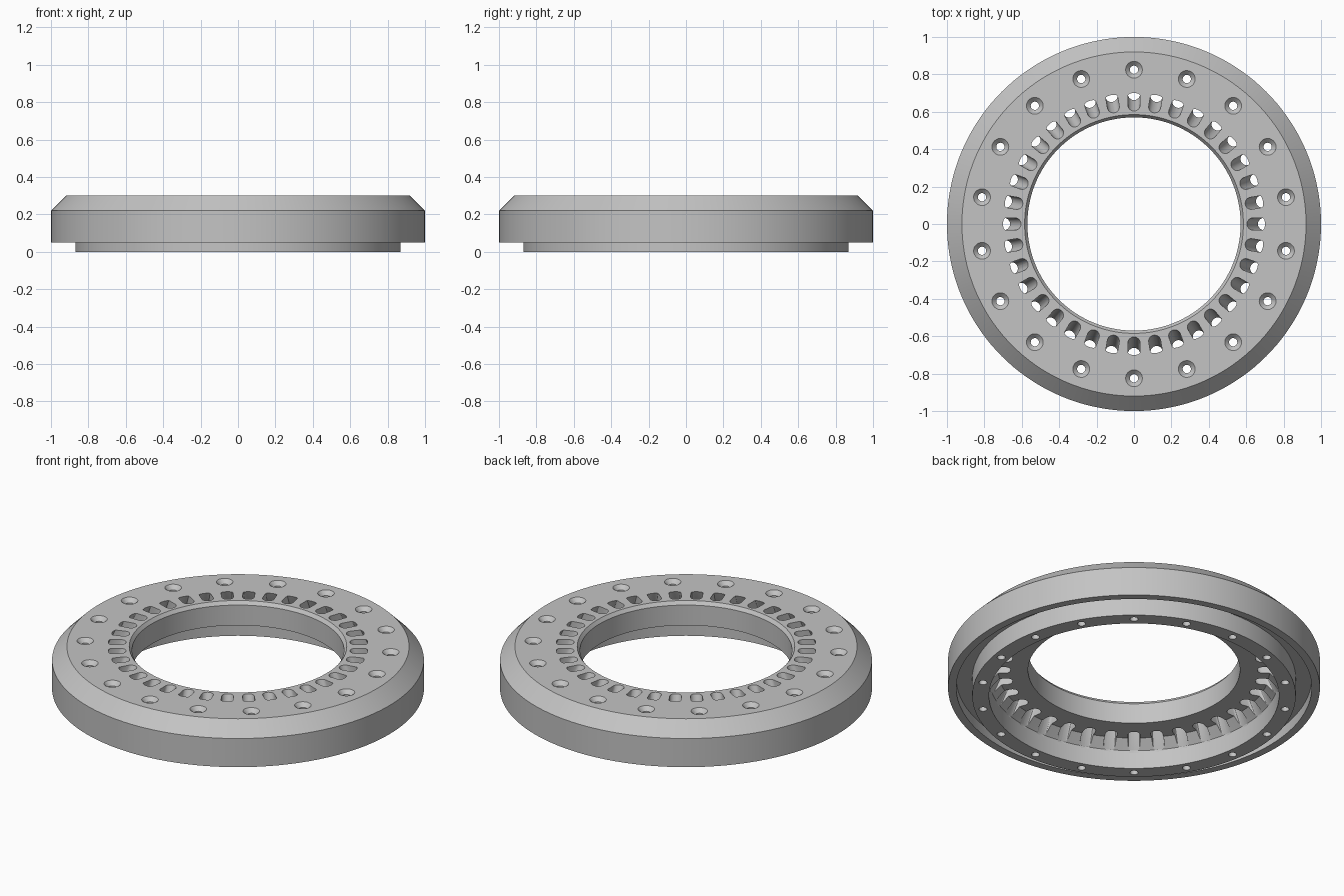
import bpy, bmesh, math
from mathutils import Matrix, Vector

cube = bpy.data.objects.get("Cube")
if cube:
    bpy.data.objects.remove(cube, do_unlink=True)

SEGMENTS = 144
HOLES, HOLE_RADIUS = 18, 0.825
SLOTS, SLOT_SLOPE = 36, 0.42

grey = bpy.data.materials.new("plain grey")
grey.use_nodes = True
colour = (0.55, 0.55, 0.55, 1)
grey.diffuse_color = colour
grey.node_tree.nodes["Principled BSDF"].inputs["Base Color"].default_value = colour


def make_object(name, bm):
    bmesh.ops.recalc_face_normals(bm, faces=bm.faces[:])
    mesh = bpy.data.meshes.new(name)
    bm.to_mesh(mesh)
    bm.free()
    mesh.materials.append(grey)
    obj = bpy.data.objects.new(name, mesh)
    bpy.context.collection.objects.link(obj)
    return obj


def bridge(bm, loops, closed=False):
    """Join equal rings of points into a skin, capped unless closed."""
    rings = [[bm.verts.new(p) for p in loop] for loop in loops]
    pairs = list(zip(rings, rings[1:]))
    if closed:
        pairs.append((rings[-1], rings[0]))
    else:
        bm.faces.new(rings[0])
        bm.faces.new(rings[-1])
    for a, b in pairs:
        for i in range(len(a)):
            j = (i + 1) % len(a)
            bm.faces.new((a[i], a[j], b[j], b[i]))


def circle(radius, z, count, y=0):
    turns = [math.tau * i / count for i in range(count)]
    return [Vector((radius * math.sin(t), y + radius * math.cos(t), z)) for t in turns]


def around(loops, count):
    """Repeat a solid about the z axis, starting at +y."""
    bm = bmesh.new()
    for k in range(count):
        spin = Matrix.Rotation(math.tau * k / count, 3, "Z")
        bridge(bm, [[spin @ p for p in loop] for loop in loops])
    return bm


# Ring body: radius and height pairs of the turned section
section = [(0.585, 0.30), (0.92, 0.30), (1.0, 0.22), (1.0, 0.05),
           (0.956, 0.05), (0.956, 0.11), (0.87, 0.11), (0.87, 0),
           (0.78, 0), (0.78, 0.11), (0.73, 0.16), (0.57, 0.16), (0.57, 0.28)]
bm = bmesh.new()
bridge(bm, [circle(r, z, SEGMENTS) for r, z in section], closed=True)
ring = make_object("flanged_ring", bm)

# Countersunk screw holes
sink = [(0.068, 0.323), (0.022, 0.277), (0.022, -0.05)]
screw_cutter = make_object("screw_hole_cutter", around(
    [circle(r, z, 24, HOLE_RADIUS) for r, z in sink], HOLES))


# Sloping vent slots, round at the inner end and softly curved at the outer end
def slot_outline(z):
    shift = (0.30 - z) * SLOT_SLOPE
    points = []
    for i in range(13):
        t = math.pi * i / 12
        points.append((-0.032 * math.cos(t), 0.634 - 0.030 * math.sin(t)))
    for i in range(9):
        t = math.pi * i / 8
        points.append((0.032 * math.cos(t), 0.688 + 0.012 * math.sin(t)))
    points = points[:13] + points[13:]
    return [Vector((x, y + shift, z)) for x, y in points]


slot_cutter = make_object("vent_slot_cutter", around(
    [slot_outline(0.34), slot_outline(0.10)], SLOTS))

for cutter in (screw_cutter, slot_cutter):
    cutter.hide_render = True
    cut = ring.modifiers.new(cutter.name, "BOOLEAN")
    cut.operation = "DIFFERENCE"
    cut.solver = "EXACT"
    cut.object = cutter

# Bake the cuts, drop the cutters, then smooth the curved walls
bpy.context.view_layer.update()
evaluated = ring.evaluated_get(bpy.context.evaluated_depsgraph_get())
baked = bpy.data.meshes.new_from_object(evaluated)
ring.modifiers.clear()
ring.data = baked
for cutter in (screw_cutter, slot_cutter):
    bpy.data.objects.remove(cutter, do_unlink=True)

bpy.ops.object.select_all(action="DESELECT")
ring.select_set(True)
bpy.context.view_layer.objects.active = ring
bpy.ops.object.shade_smooth_by_angle(angle=math.radians(30))
